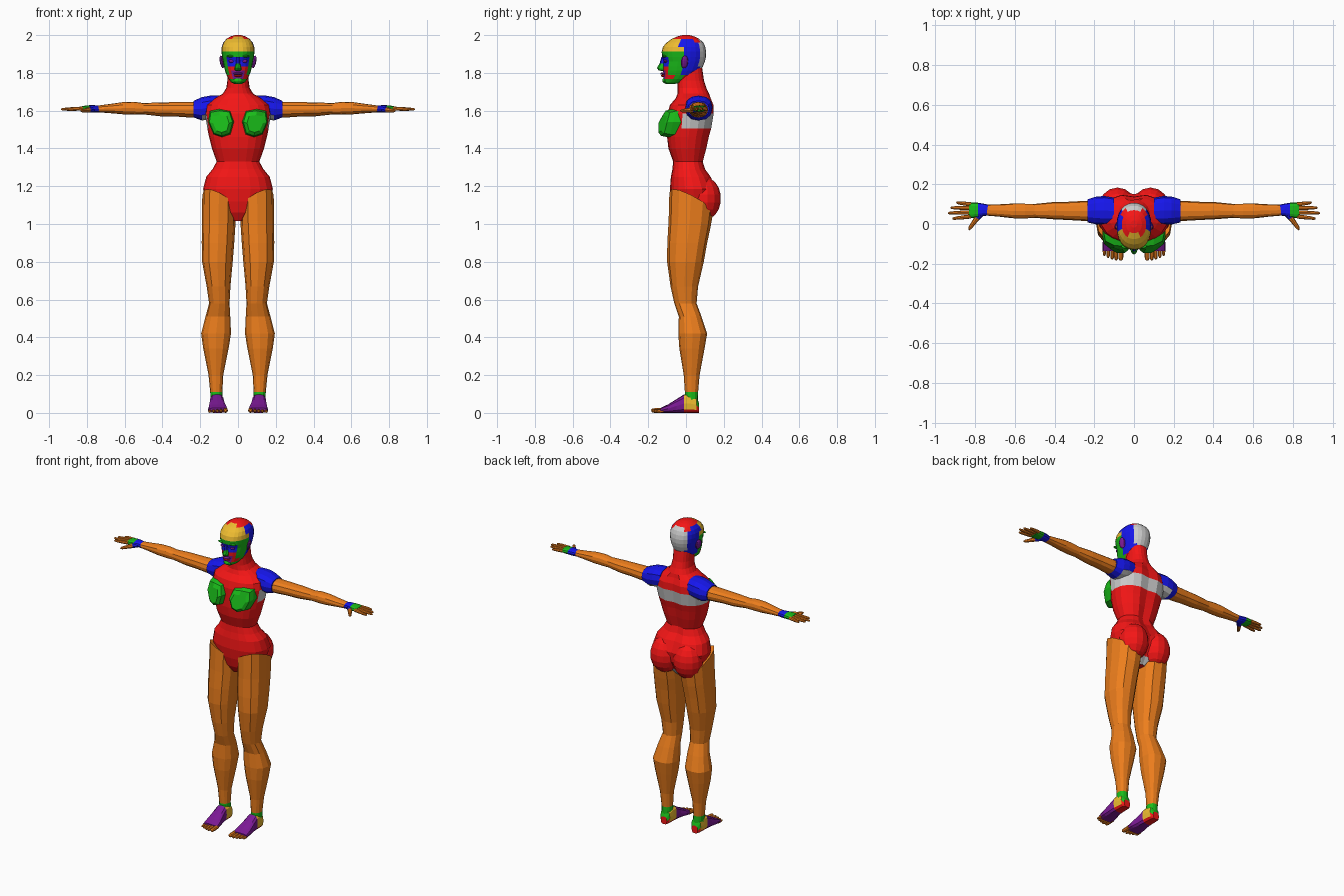
import bpy, bmesh, math
from mathutils import Vector, Matrix

COL = {"red": (.92, .008, .008), "orange": (.85, .21, .012), "green": (.01, .5, .01),
       "blue": (.008, .008, .85), "yellow": (.85, .5, .03), "purple": (.2, .01, .3)}
NAMES = list(COL) + ["grey"]
MATS = {}
for key, c in COL.items():
    MATS[key] = bpy.data.materials.new(key)
    MATS[key].diffuse_color = (*c, 1)


def finish(name, bm, color, mirror):
    """Colour faces (by name or by a rule on the face centre) and make the object."""
    bmesh.ops.recalc_face_normals(bm, faces=bm.faces)
    pick = color if callable(color) else (lambda c: color)
    keys = [pick(f.calc_center_median()) for f in bm.faces]
    used = [k for k in NAMES if k in keys]
    for f, k in zip(bm.faces, keys):
        f.material_index = used.index(k)
    me = bpy.data.meshes.new(name)
    bm.to_mesh(me)
    bm.free()
    if used != ["grey"]:
        for k in used:
            me.materials.append(MATS.get(k))
    ob = bpy.data.objects.new(name, me)
    bpy.context.collection.objects.link(ob)
    if mirror:
        m = ob.modifiers.new("mirror", 'MIRROR')
        m.use_mirror_merge = False
    return ob


def ring(c, u, v, a, b, n=12, p=2.3):
    """Superellipse cross-section."""
    pts = []
    for i in range(n):
        t = 2 * math.pi * i / n
        cs, sn = math.cos(t), math.sin(t)
        pts.append(Vector(c) + Vector(u) * a * math.copysign(abs(cs) ** (2 / p), cs)
                   + Vector(v) * b * math.copysign(abs(sn) ** (2 / p), sn))
    return pts


def loft(name, rings, color, mirror=False):
    bm = bmesh.new()
    vs = [[bm.verts.new(p) for p in r] for r in rings]
    n = len(vs[0])
    for r0, r1 in zip(vs, vs[1:]):
        for i in range(n):
            j = (i + 1) % n
            bm.faces.new((r0[i], r0[j], r1[j], r1[i]))
    bm.faces.new(vs[0])
    bm.faces.new(vs[-1])
    return finish(name, bm, color, mirror)


def zring(z, x0, x1, y0, y1, n, p, tx=0, ty=0):
    """Horizontal section, optionally tilted."""
    c = Vector(((x0 + x1) / 2, (y0 + y1) / 2, z))
    return ring(c, (1, 0, tx), (0, 1, ty), (x1 - x0) / 2, (y1 - y0) / 2, n, p)


def tube(name, pts, radii, color, mirror=True, n=8):
    pts = [Vector(p) for p in pts]
    d = (pts[-1] - pts[0]).normalized()
    u = d.cross(Vector((0, 0, 1))).normalized()
    v = u.cross(d)
    return loft(name, [ring(p, u, v, r, r, n, 2) for p, r in zip(pts, radii)], color, mirror)


def blob(name, loc, size, color, mirror=False, seg=10, rot=None):
    bm = bmesh.new()
    m = Matrix.Translation(loc) @ (rot or Matrix()) @ Matrix.Diagonal((*size, 1))
    bmesh.ops.create_uvsphere(bm, u_segments=seg, v_segments=max(6, seg // 2 + 2), radius=1, matrix=m)
    return finish(name, bm, color, mirror)


# torso and neck: z, half width, front y, back y
TORSO = [(1.015, .03, -.035, .08), (1.06, .1, -.062, .12), (1.12, .165, -.077, .155),
         (1.185, .185, -.085, .165), (1.25, .168, -.08, .135), (1.29, .135, -.072, .105),
         (1.33, .113, -.068, .092), (1.4, .138, -.093, .112), (1.46, .153, -.1, .125),
         (1.505, .162, -.1, .138), (1.585, .175, -.098, .152), (1.63, .168, -.085, .15),
         (1.665, .125, -.055, .135), (1.69, .08, -.045, .122), (1.72, .062, -.045, .108),
         (1.76, .056, -.045, .095), (1.83, .056, -.045, .085)]


def torso_color(c):
    if 1.51 < c.z < 1.58 and (c.y > .09 or (abs(c.x) > .15 and c.y > -.02)):
        return "grey"
    return "grey" if c.z < 1.045 and c.y > .05 else "red"


rings = [zring(z, -w, w, f, b, 20, 2.3) for z, w, f, b in TORSO]
for r in rings:
    for p in r:                                   # spine groove
        if abs(p.x) < .01 and p.y > .05 and 1.05 < p.z < 1.67:
            p.y -= .014
loft("torso", rings, torso_color)
blob("buttock", (.083, .095, 1.135), (.092, .09, .115), "red", True, 14)

# breasts: outline (x, z) lofted forward
OUT = [(.04, 1.6), (.1, 1.608), (.15, 1.598), (.158, 1.54), (.13, 1.475),
       (.085, 1.46), (.04, 1.475), (.022, 1.54)]
steps = []
for y, s in ((-.04, 1), (-.1, 1), (-.132, .9), (-.146, .62)):
    steps.append([Vector((.09 + (x - .09) * s, y + max(0, x - .1) * .55 + max(0, z - 1.56) * .5,
                          1.525 + (z - 1.525) * s)) for x, z in OUT])
loft("breast", steps, "green", True)

# shoulders and arms: x, y centre, z centre, y radius, z radius
SHOULDER = [(.1, .065, 1.62, .068, .06), (.15, .068, 1.617, .073, .062),
            (.19, .068, 1.61, .07, .062), (.235, .066, 1.608, .058, .044)]
ARM = [(.2, .066, 1.605, .052, .042), (.26, .066, 1.605, .05, .041), (.33, .066, 1.607, .046, .038),
       (.41, .067, 1.607, .043, .037), (.5, .066, 1.61, .035, .03), (.55, .065, 1.613, .037, .034),
       (.61, .066, 1.613, .037, .032), (.68, .068, 1.611, .031, .024), (.75, .07, 1.609, .027, .017)]
HAND = [(.735, .07, 1.609, .028, .018), (.76, .072, 1.61, .031, .019), (.785, .071, 1.611, .036, .018),
        (.808, .07, 1.611, .039, .016), (.832, .069, 1.61, .038, .012)]


def xrings(rows, n=12):
    return [ring((x, y, z), (0, 1, 0), (0, 0, 1), a, b, n) for x, y, z, a, b in rows]


loft("shoulder", xrings(SHOULDER),
     lambda c: "grey" if c.z < 1.575 and c.x < .21 else "blue", True)
loft("arm", xrings(ARM), "orange", True)
loft("hand", xrings(HAND), lambda c: "green" if c.x > .796 else "blue", True)

# fingers and thumb: base y, tip x, tip y
for k, (y0, x1, y1) in enumerate([(.038, .915, .027), (.059, .937, .055),
                                  (.08, .925, .082), (.099, .895, .108)]):
    a, b = Vector((.822, y0, 1.611)), Vector((x1, y1, 1.607))
    tube(f"finger_{k + 1}", [a, a.lerp(b, .35), a.lerp(b, .7), a.lerp(b, .94), b],
         [.0105, .01, .0088, .0065, .003], "orange")
tube("thumb", [(.768, .055, 1.607), (.79, .03, 1.604), (.81, .003, 1.601), (.826, -.02, 1.6),
               (.832, -.03, 1.6)], [.016, .0145, .011, .009, .003],
     lambda c: "blue" if c.y > .03 else "orange")

# legs: z, inner x, outer x, front y, back y, tilt x, tilt y
LEG = [(1.11, .014, .189, -.088, .142, .5, -.5), (1.0, .014, .191, -.092, .13, .1, -.15),
       (.9, .02, .192, -.099, .112, 0, 0), (.8, .028, .19, -.1, .094, 0, 0),
       (.67, .04, .166, -.082, .064, 0, 0), (.58, .045, .153, -.062, .056, 0, 0),
       (.51, .041, .172, -.038, .082, 0, 0), (.42, .037, .195, -.041, .112, 0, 0),
       (.34, .05, .184, -.035, .098, 0, 0), (.2, .078, .156, -.012, .072, 0, 0),
       (.11, .083, .147, -.006, .064, 0, 0), (.06, .08, .146, -.006, .064, 0, 0)]
loft("leg", [zring(z, a, b, f, k, 12, 2.3, tx, ty) for z, a, b, f, k, tx, ty in LEG],
     lambda c: "green" if c.z < .1 else "orange", True)

# feet: y, x centre, half width, top z
FOOT = [(.07, .112, .022, .05), (.055, .112, .034, .085), (.02, .112, .037, .1), (-.01, .112, .038, .098),
        (-.05, .111, .042, .073), (-.095, .108, .05, .045), (-.135, .106, .053, .026)]


def foot_color(c):
    if c.y < .003:
        return "purple"
    if c.z < .03:
        return "red"
    return "green" if c.y > .054 or c.z > .088 else "yellow"


loft("foot", [ring((x, y, t / 2), (1, 0, 0), (0, 0, 1), w, t / 2, 12, 3) for y, x, w, t in FOOT],
     foot_color, True)
for k, (x, y, r) in enumerate([(.066, -.184, .0125), (.09, -.183, .01), (.11, -.178, .0095),
                               (.13, -.17, .009), (.149, -.16, .0085)]):
    tube(f"toe_{k + 1}", [(x, -.12, r + .002), (x, y + .02, r), (x, y + .006, r), (x, y, r)],
         [r, r, r * .85, r * .4], "orange")

# head: z, half width, front y, back y
HEAD = [(1.742, .02, -.108, -.06), (1.75, .036, -.118, -.01), (1.768, .05, -.12, .03),
        (1.79, .061, -.119, .06), (1.812, .069, -.121, .078), (1.835, .074, -.122, .09),
        (1.86, .079, -.119, .1), (1.885, .084, -.126, .106), (1.912, .088, -.129, .107),
        (1.938, .086, -.122, .102), (1.96, .078, -.103, .092), (1.98, .061, -.076, .07),
        (1.993, .04, -.046, .044), (2.0, .016, -.018, .018)]


def head_color(c):
    x = abs(c.x)
    if c.z > 1.95 and x < .06 and -.055 < c.y < .07:
        return "red"
    if c.y > .065:
        return "grey"
    if c.y > -.025:
        return "blue" if c.z > 1.8 else "red"
    if c.z > 1.91:
        return "yellow"
    if c.z > 1.885 or x > .052 or c.z < 1.77:
        return "green"
    if c.z > 1.842:
        return "blue"
    return "red" if c.z > 1.812 or x > .03 else "purple"


loft("head", [zring(z, -w, w, f, b, 24, 2.2) for z, w, f, b in HEAD], head_color)

# face details
NOSE = [(1.885, .009, -.13), (1.85, .011, -.14), (1.826, .018, -.154), (1.814, .017, -.146), (1.81, .009, -.13)]
loft("nose", [zring(z, -w, w, f, -.1, 8, 2) for z, w, f in NOSE],
     lambda c: "blue" if c.z > 1.84 else "green")
blob("upper_lip", (0, -.12, 1.796), (.027, .016, .007), "purple")
blob("lower_lip", (0, -.118, 1.785), (.023, .015, .007), "red")
blob("chin", (0, -.108, 1.76), (.026, .018, .016), "green")
blob("eye", (.034, -.107, 1.862), (.016, .011, .009), "purple", True)
blob("brow", (.036, -.113, 1.888), (.028, .012, .006), "green", True)
blob("ear", (.085, -.008, 1.858), (.01, .021, .034), "purple", True, 10,
     Matrix.Rotation(math.radians(20), 4, 'Z') @ Matrix.Rotation(math.radians(12), 4, 'Y'))
